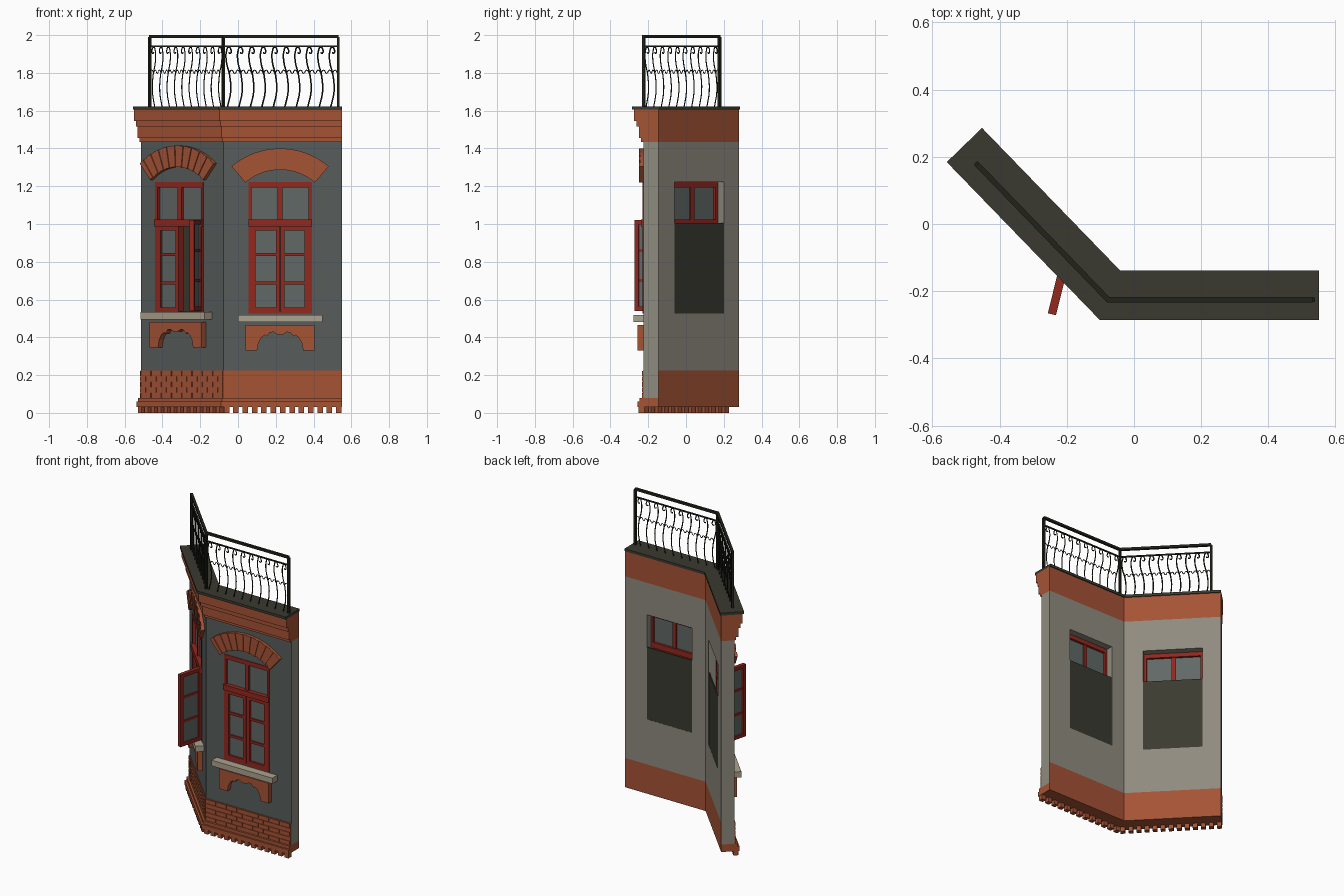
import bpy, bmesh, math
from mathutils import Vector

cube = bpy.data.objects.get("Cube")
if cube:
    bpy.data.objects.remove(cube)


def material(name, *rgb):
    lin = [((c / 255 + 0.055) / 1.055) ** 2.4 for c in rgb] + [1]
    m = bpy.data.materials.new(name)
    m.use_nodes = True
    m.diffuse_color = lin
    m.node_tree.nodes["Principled BSDF"].inputs["Base Color"].default_value = lin
    return m


BRICK = material("brick", 165, 83, 53)
FRONT = material("dark plaster", 87, 92, 90)
BACK = material("warm plaster", 143, 139, 127)
DARK = material("dark sheet", 58, 58, 48)
RED = material("red paint", 146, 40, 31)
GLASS = material("grey glass", 96, 104, 101)
STONE = material("pale stone", 172, 162, 142)
IRON = material("black iron", 34, 34, 27)

# Plan: two walls meeting at a bent corner
CORNER, LEFT_END = Vector((-0.077, -0.225)), Vector((-0.515, 0.227))
LENGTH = 0.628
U_LEFT = (LEFT_END - CORNER).normalized()
N_LEFT = Vector((-U_LEFT.y, U_LEFT.x))
if N_LEFT.y > 0:
    N_LEFT = -N_LEFT
U_RIGHT, N_RIGHT = Vector((1, 0)), Vector((0, -1))
MITRE = math.tan(U_LEFT.angle(Vector((-1, 0))) / 2)


def frame(origin, u, n, stretch=1, lift=0):
    """Maps (along, out, up) on a wall to world space."""
    def place(s, d, z):
        p = origin + u * s * stretch + n * d
        return (p.x, p.y, z + lift)
    return place


RIGHT_WALL = frame(CORNER, U_RIGHT, N_RIGHT)
LEFT_WALL = frame(CORNER, U_LEFT, N_LEFT)
WALLS = {"right": RIGHT_WALL, "left": LEFT_WALL}


def finish(name, bm, *mats):
    bmesh.ops.recalc_face_normals(bm, faces=bm.faces)
    me = bpy.data.meshes.new(name)
    bm.to_mesh(me)
    bm.free()
    for m in mats:
        me.materials.append(m)
    ob = bpy.data.objects.new(name, me)
    bpy.context.collection.objects.link(ob)
    return ob


def prism(bm, place, pts, d0, d1):
    """Extrudes an outline (along, up) from depth d0 to d1."""
    a = [bm.verts.new(place(s, d0, z)) for s, z in pts]
    b = [bm.verts.new(place(s, d1, z)) for s, z in pts]
    bm.faces.new(a)
    bm.faces.new(b)
    for i in range(len(pts)):
        j = (i + 1) % len(pts)
        bm.faces.new((a[i], a[j], b[j], b[i]))


def box(bm, place, s0, s1, z0, z1, d0, d1):
    prism(bm, place, [(s0, z0), (s1, z0), (s1, z1), (s0, z1)], d0, d1)


def sweep(name, profile, *mats):
    """Carries a profile (out, up) along both walls with a mitred corner."""
    bm = bmesh.new()
    rings = [[bm.verts.new(RIGHT_WALL(LENGTH, d, z)) for d, z in profile],
             [bm.verts.new(RIGHT_WALL(-MITRE * d, d, z)) for d, z in profile],
             [bm.verts.new(LEFT_WALL(LENGTH, d, z)) for d, z in profile]]
    bm.faces.new(rings[0])
    bm.faces.new(rings[2])
    for a, b in zip(rings, rings[1:]):
        for i in range(len(profile)):
            j = (i + 1) % len(profile)
            bm.faces.new((a[i], a[j], b[j], b[i]))
    return finish(name, bm, *mats)


# Swept masonry
T = -0.08
wall = sweep("plaster_wall", [(0, 0.08), (0, 1.435), (T, 1.435), (T, 0.225), (T, 0.08)],
             FRONT, BACK, BRICK)
sweep("plinth_ledge", [(T, 0.03), (0.032, 0.03), (0.032, 0.06), (0.02, 0.06),
                       (0.02, 0.08), (T, 0.08)], BRICK)
sweep("cornice", [(T, 1.435), (0.012, 1.435), (0.012, 1.455), (0.025, 1.455), (0.025, 1.515),
                  (0.037, 1.515), (0.037, 1.545), (0.05, 1.545), (0.05, 1.605), (T, 1.605)], BRICK)
sweep("plinth_backing", [(0, 0.08), (0.003, 0.08), (0.003, 0.225), (0, 0.225)], BRICK)
sweep("roof_slab", [(-0.086, 1.605), (0.06, 1.605), (0.06, 1.622), (-0.086, 1.622)], DARK)

# Window frames of reference, centred on each window
CENTRE = {"right": 0.3, "left": 0.333}
WINDOWS = {"right": frame(CORNER + U_RIGHT * CENTRE["right"], U_RIGHT, N_RIGHT),
           "left": frame(CORNER + U_LEFT * CENTRE["left"], U_LEFT, N_LEFT, 1.09)}
HALF, BOTTOM, TOP = 0.1675, 0.525, 1.222

# Cut the window openings
for side, place in WINDOWS.items():
    bm = bmesh.new()
    box(bm, place, -HALF, HALF, BOTTOM, TOP, -0.2, 0.1)
    cutter = finish("opening_cutter", bm)
    cutter.hide_render = True
    mod = wall.modifiers.new("opening", "BOOLEAN")
    mod.object, mod.operation, mod.solver = cutter, "DIFFERENCE", "EXACT"
    bpy.context.view_layer.objects.active = wall
    bpy.ops.object.modifier_apply(modifier=mod.name)
    bpy.data.objects.remove(cutter)

# Front plaster is dark; ends and back are warm, with a brick foot at the back
for f in wall.data.polygons:
    n = f.normal.to_2d()
    if max(n.dot(N_LEFT), n.dot(N_RIGHT)) > 0.9:
        f.material_index = 0
    elif min(n.dot(N_LEFT), n.dot(N_RIGHT)) < -0.9 and f.center.z < 0.225:
        f.material_index = 2
    else:
        f.material_index = 1


def casement(name, place, s0, s1, z0, z1, d0, d1):
    bm = bmesh.new()
    w = 0.022
    for a in (s0, s1 - w):
        box(bm, place, a, a + w, z0, z1, d0, d1)
    for a in (z0, z1 - w):
        box(bm, place, s0 + w, s1 - w, a, a + w, d0, d1)
    for k in (1, 2):
        z = z0 + (z1 - z0) * k / 3
        box(bm, place, s0 + w, s1 - w, z - 0.008, z + 0.008, d0 + 0.004, d1 - 0.004)
    finish(name + "_frame", bm, RED)
    bm = bmesh.new()
    m = (d0 + d1) / 2
    box(bm, place, s0 + w, s1 - w, z0 + w, z1 - w, m - 0.003, m + 0.003)
    finish(name + "_glass", bm, GLASS)


# Outline of half the scalloped apron under a sill
APRON = [(0.182, 0.465), (0.182, 0.33), (0.122, 0.33), (0.115, 0.37), (0.098, 0.4),
         (0.08, 0.412), (0.07, 0.405), (0.055, 0.425), (0.035, 0.428), (0.015, 0.415)]

for side, place in WINDOWS.items():
    left = side == "left"
    trim = frame(Vector(place(0, 0, 0)[:2]), U_LEFT if left else U_RIGHT,
                 N_LEFT if left else N_RIGHT, 1.09 if left else 1, 0.015 if left else 0)
    # Fixed frame with a transom and two upper lights
    bm = bmesh.new()
    w = 0.016
    for a in (-HALF, HALF - w):
        box(bm, place, a, a + w, BOTTOM, TOP, -0.035, 0.004)
    box(bm, place, -HALF + w, HALF - w, TOP - 0.028, TOP, -0.035, 0.004)
    box(bm, place, -HALF + w, HALF - w, BOTTOM, BOTTOM + 0.012, -0.035, 0.004)
    box(bm, place, -HALF, HALF, 0.988, 1.024, -0.035, 0.014)
    box(bm, place, -0.013, 0.013, 1.024, TOP - 0.028, -0.03, 0.002)
    finish(side + "_window_frame", bm, RED)
    bm = bmesh.new()
    box(bm, place, -HALF + w, HALF - w, 1.024, TOP - 0.028, -0.02, -0.014)
    finish(side + "_upper_glass", bm, GLASS)
    # Casements; the leaf nearest the corner on the left wall stands open
    casement(side + "_outer_casement", place, 0.001, HALF - w, 0.537, 0.988, -0.028, 0.006)
    if left:
        u = Vector((-0.24, -0.97)).normalized()
        hinge = frame(Vector(place(-HALF + w, 0.004, 0)[:2]), u, Vector((u.y, -u.x)))
        casement("open_casement", hinge, 0, 0.168, 0.54, 1.02, -0.005, 0.02)
    else:
        casement(side + "_inner_casement", place, -HALF + w, -0.001, 0.537, 0.988, -0.028, 0.006)
    # Dark sheet closing the lower opening from behind
    bm = bmesh.new()
    box(bm, place, -HALF, HALF, BOTTOM, 1.005, -0.079, -0.072)
    finish(side + "_back_sheet", bm, DARK)
    # Sill and apron
    bm = bmesh.new()
    box(bm, trim, -0.224, 0.224, 0.48, 0.518, 0, 0.052)
    finish(side + "_sill", bm, STONE)
    bm = bmesh.new()
    prism(bm, trim, APRON + [(-s, z) for s, z in reversed(APRON)], 0, 0.031)
    finish(side + "_apron", bm, BRICK)
    # Arched brow of wedge bricks, alternating in depth
    bm = bmesh.new()
    count, spread, zc = 19, math.radians(40.5), 1.004
    for i in range(count):
        a, b = (spread * (2 * (i + k) / count - 1) for k in (0, 1))
        pts = [(r * math.sin(t), zc + r * math.cos(t))
               for r, t in ((0.283, a), (0.396, a), (0.396, b), (0.283, b))]
        prism(bm, trim, pts, 0, 0.023 if i % 2 == 0 else 0.018)
    finish(side + "_brow", bm, BRICK)

for side, place in WALLS.items():
    # Staggered plinth bricks
    bm = bmesh.new()
    rows, length, gap = 5, 0.078, 0.004
    height = 0.145 / rows
    for r in range(rows):
        s = -length / 2 * (r % 2)
        while s < LENGTH:
            a, b = max(s, 0), min(s + length - gap, LENGTH)
            if b - a > gap:
                box(bm, place, a, b, 0.08 + r * height, 0.08 + (r + 1) * height - gap, 0.002, 0.007)
            s += length
    finish(side + "_plinth_bricks", bm, BRICK)
    # Row of teeth under the plinth
    bm = bmesh.new()
    for i in range(13):
        s = 0.002 + i * 0.0495
        box(bm, place, s, s + 0.029, 0, 0.03, -0.005, 0.026)
    finish(side + "_teeth", bm, BRICK)

    # Railing frame
    end = 0.608 if side == "right" else 0.56
    bm = bmesh.new()
    box(bm, place, -0.004, end, 1.985, 2.0, -0.008, 0.008)
    box(bm, place, 0, end, 1.936, 1.944, -0.004, 0.004)
    for s in (-0.006, end - 0.006):
        box(bm, place, s, s + 0.013, 1.622, 1.99, -0.007, 0.007)
    finish(side + "_railing_frame", bm, IRON)
    # Curved balusters with a curl on top and a small wave between them
    cu = bpy.data.curves.new(side + "_balusters", "CURVE")
    cu.dimensions, cu.bevel_depth = "3D", 0.004
    cu.bevel_resolution, cu.resolution_u = 0, 3
    bar = [(0, 1.622), (0.017, 1.7), (0.011, 1.79), (-0.006, 1.86), (-0.004, 1.92),
           (0.006, 1.937), (0.018, 1.925), (0.016, 1.904), (0.006, 1.908)]
    n = 10
    step = end / n
    wave = [(0.008 + step * k / 4, 1.815 if k % 2 else 1.797) for k in range(5)]
    for i in range(n):
        for path in (bar, wave):
            sp = cu.splines.new("BEZIER")
            sp.bezier_points.add(len(path) - 1)
            for p, (s, z) in zip(sp.bezier_points, path):
                p.co = place(min(s + step * (i + 0.35), end), 0, z)
                p.handle_left_type = p.handle_right_type = "AUTO"
                p.radius = 1 if path is bar else 0.7
    cu.materials.append(IRON)
    ob = bpy.data.objects.new(side + "_balusters", cu)
    bpy.context.collection.objects.link(ob)
    bpy.ops.object.select_all(action="DESELECT")
    ob.select_set(True)
    bpy.context.view_layer.objects.active = ob
    bpy.ops.object.convert(target="MESH")
